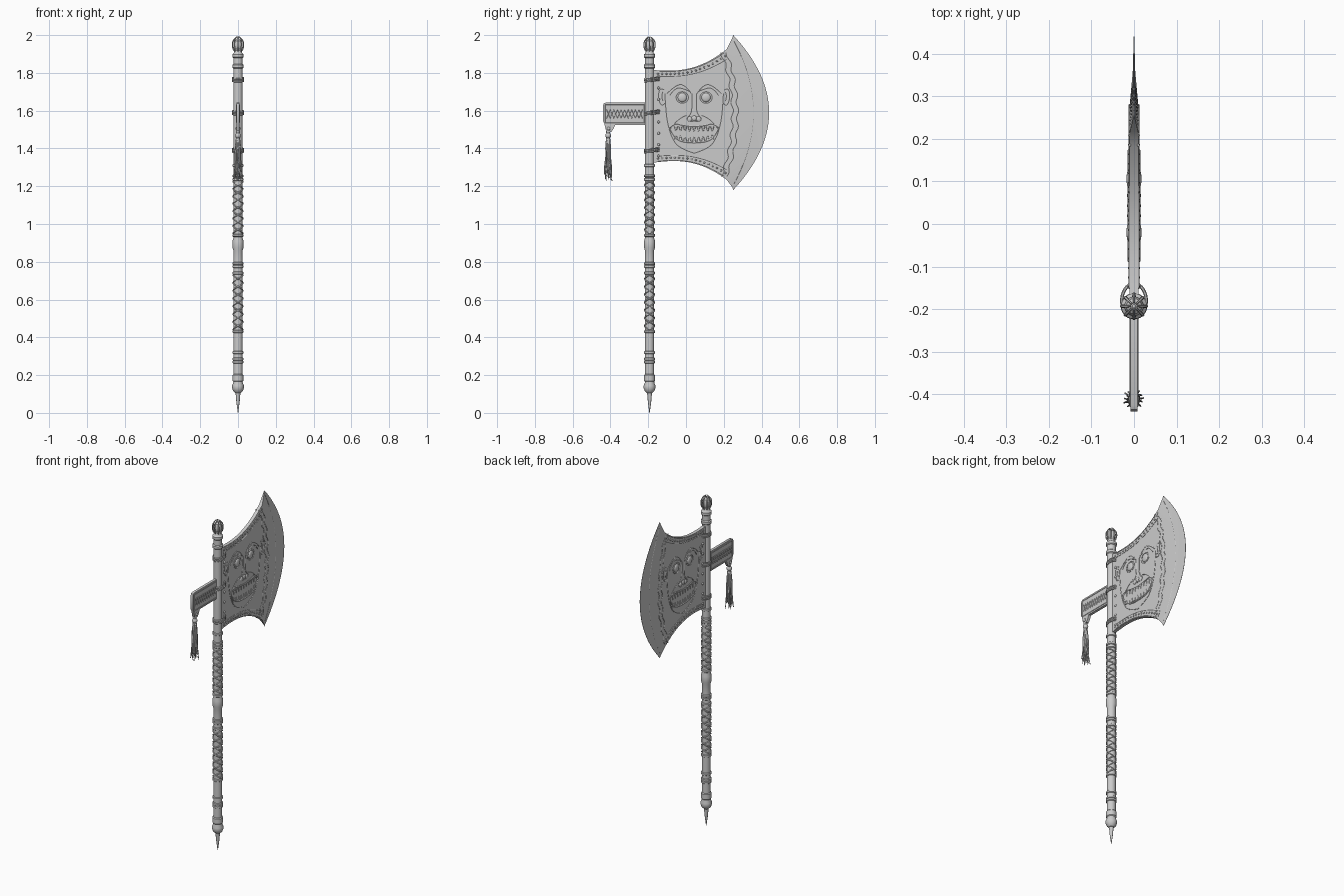
import bpy, bmesh, math, random
from mathutils import Vector, Matrix

if "Cube" in bpy.data.objects:
    bpy.data.objects.remove(bpy.data.objects["Cube"])

random.seed(4)
SY = -0.193          # shaft axis position in y
ZC = 1.59            # middle height of the axe head
BX = 0.010           # half thickness of the blade


def finish(name, bm):
    bmesh.ops.recalc_face_normals(bm, faces=bm.faces)
    me = bpy.data.meshes.new(name)
    bm.to_mesh(me)
    bm.free()
    ob = bpy.data.objects.new(name, me)
    bpy.context.collection.objects.link(ob)
    return ob


def tubes(name, paths, r, smooth=True, cyclic=False, taper=False):
    """Round tubes along point lists, converted to one mesh."""
    cu = bpy.data.curves.new(name, 'CURVE')
    cu.dimensions = '3D'
    cu.bevel_depth, cu.bevel_resolution, cu.use_fill_caps = r, 1, True
    cu.resolution_u = 5
    for pts in paths:
        sp = cu.splines.new('NURBS' if smooth else 'POLY')
        sp.points.add(len(pts) - 1)
        for i, p in enumerate(pts):
            sp.points[i].co = (*p, 1)
            sp.points[i].radius = 1 - 0.6 * i / len(pts) if taper else 1
        sp.use_cyclic_u = cyclic
        if smooth:
            sp.order_u = 3
            sp.use_endpoint_u = not cyclic
    ob = bpy.data.objects.new(name, cu)
    bpy.context.collection.objects.link(ob)
    bpy.ops.object.select_all(action='DESELECT')
    ob.select_set(True)
    bpy.context.view_layer.objects.active = ob
    bpy.ops.object.convert(target='MESH')
    return bpy.context.object


def both(paths, x):
    """Place flat (y, z) paths on both sides of the head."""
    return [[(s * x, y, z) for y, z in p] for s in (1, -1) for p in paths]


def domes(name, spots, r, x, depth):
    """Flattened spheres on both sides at (y, z) spots."""
    bm = bmesh.new()
    for s in (1, -1):
        for y, z in spots:
            m = Matrix.Translation((s * x, y, z)) @ Matrix.Diagonal((depth / r, 1, 1, 1))
            bmesh.ops.create_uvsphere(bm, u_segments=14, v_segments=8, radius=r, matrix=m)
    return finish(name, bm)


def lathe(name, prof, n=24):
    bm = bmesh.new()
    rings = [[bm.verts.new((r * math.cos(a * math.tau / n), SY + r * math.sin(a * math.tau / n), z))
              for a in range(n)] for r, z in prof]
    for a, b in zip(rings, rings[1:]):
        for i in range(n):
            bm.faces.new((a[i], a[(i + 1) % n], b[(i + 1) % n], b[i]))
    bm.faces.new(rings[0])
    bm.faces.new(rings[-1])
    return finish(name, bm)


# shaft and end spike
def ring(z, r=0.029, h=0.008):
    return [(0.0245, z - h), (r, z - h * .6), (r, z + h * .6), (0.0245, z + h)]


prof = [(0.014, 0.105), (0.025, 0.115), (0.031, 0.13), (0.031, 0.145), (0.025, 0.16), (0.025, 0.165),
        (0.029, 0.17), (0.029, 0.2), (0.0245, 0.205)]
for z in (0.27, 0.285, 0.32, 0.43, 0.74, 0.775, 0.79):
    prof += ring(z)
prof += [(0.0245, 0.86), (0.029, 0.875), (0.029, 0.91), (0.0245, 0.925)]
for z in (0.94, 1.235, 1.255, 1.31):
    prof += ring(z)
for z in (1.835, 1.89):
    prof += ring(z, 0.03, 0.012)
prof += [(0.022, 1.905), (0.02, 1.925)]
lathe('shaft', prof)
lathe('bottom_spike', [(0.001, 0.0), (0.009, 0.06), (0.013, 0.108)], 12)

# finial: bulb held by curved claws
lathe('finial_bulb', [(0.012, 1.915), (0.02, 1.93), (0.023, 1.95), (0.018, 1.97), (0.004, 1.982)], 16)
claws = []
for k in range(8):
    c, s = math.cos(k * math.tau / 8), math.sin(k * math.tau / 8)
    claws.append([(r * c, SY + r * s, z) for r, z in
                  ((0.018, 1.915), (0.029, 1.93), (0.03, 1.96), (0.022, 1.978), (0.008, 1.99))])
tubes('finial_claws', claws, 0.0045, taper=True)

# criss-cross cord wraps on the two grips
for name, z0, z1, turns in (('lower_grip_wrap', 0.44, 0.73, 3.5), ('upper_grip_wrap', 0.95, 1.225, 3.5)):
    cords = []
    for d in (1, -1):
        for ph in (0, math.pi):
            n = 60
            cords.append([(0.0255 * math.cos(d * turns * math.tau * i / n + ph),
                           SY + 0.0255 * math.sin(d * turns * math.tau * i / n + ph),
                           z0 + (z1 - z0) * i / n) for i in range(n + 1)])
    tubes(name, cords, 0.004, smooth=False)


# blade surface: s runs from shaft to edge, u from bottom (-1) to top (1)
def body(s, u):
    flare = 0.10 * s ** 2.6
    half = 0.245 + flare - 0.012 * math.sin(math.pi * s)
    return (-0.172 + s * (0.387 + 0.065 * (1 - u * u)), ZC - 0.02 + u * half + 0.01 * s * (1 - u * u) * u
            + 0.01 * s)


def bevel(u):
    return (0.245 + 0.112 * (1 - u * u), ZC + 0.395 * u)


def edge(u):
    return (0.25 + 0.19 * (1 - u * u), ZC + 0.41 * u)


NU, NS = 32, 12
bm = bmesh.new()
sheets = []
for side in (1, -1):
    rows = []
    for j in range(NU + 1):
        u = -1 + 2 * j / NU
        cols = [(*body(i / NS, u), BX) for i in range(NS + 1)]
        cols += [(*bevel(u), 0.003), (*edge(u), 0.0006)]
        rows.append([bm.verts.new((side * h, y, z)) for y, z, h in cols])
    sheets.append(rows)
    for a, b in zip(rows, rows[1:]):
        for i in range(len(a) - 1):
            bm.faces.new((a[i], a[i + 1], b[i + 1], b[i]))


def rim(rows):
    return rows[0] + [r[-1] for r in rows[1:-1]] + rows[-1][::-1] + [r[0] for r in rows[-2:0:-1]]


A, B = rim(sheets[0]), rim(sheets[1])
for i in range(len(A)):
    k = (i + 1) % len(A)
    bm.faces.new((A[i], A[k], B[k], B[i]))
finish('blade', bm)

# raised borders on the blade
us = [-0.96 + 1.92 * i / 48 for i in range(49)]
ss = [0.06 + 0.9 * i / 16 for i in range(17)]
tubes('blade_border', both([[body(s, k) for s in ss] for k in (-0.98, -0.87, 0.87, 0.98)], BX), 0.0025)
tubes('scalloped_band', both([[(body(0.985, u)[0] - o + 0.007 * math.sin(u * 26), body(0.985, u)[1])
                              for u in us] for o in (0.0, 0.028)], BX), 0.003)
tubes('bevel_line', both([[bevel(u) for u in us]], 0.002), 0.0018)
domes('border_studs', [body(s, k) for k in (-0.925, 0.925) for s in ss], 0.005, BX, 0.004)
domes('edge_rivets', [(-0.145, 1.36 + 0.06 * i) for i in range(8)], 0.007, BX, 0.006)

# mask relief, centred on y = 0.04
MY = 0.043
domes('mask_eyes', [(MY - 0.063, 1.67), (MY + 0.063, 1.67)], 0.024, BX, 0.008)
circles = [[(MY + e + 0.033 * math.cos(a * math.tau / 16), 1.67 + 0.031 * math.sin(a * math.tau / 16))
            for a in range(16)] for e in (-0.063, 0.063)]
tubes('mask_eyelids', both(circles, BX), 0.003, cyclic=True)


def sym(paths):
    return [[(MY + m * y, z) for y, z in p] for p in paths for m in (1, -1)]


tubes('mask_lines', both(sym([
    [(0.015, 1.69), (0.04, 1.73), (0.09, 1.745), (0.145, 1.69)],            # brow
    [(0.02, 1.70), (0.05, 1.715), (0.10, 1.725), (0.13, 1.68)],             # lower brow
    [(0.155, 1.69), (0.15, 1.60), (0.14, 1.53), (0.12, 1.46), (0.08, 1.40), (0, 1.375)],  # jaw
    [(0.012, 1.69), (0.01, 1.62), (0.018, 1.58), (0.042, 1.56), (0.03, 1.54), (0, 1.545)],  # nose
    [(0.04, 1.575), (0.09, 1.56), (0.128, 1.50)],                           # cheek fold
    [(0.158, 1.71), (0.185, 1.725), (0.19, 1.66), (0.17, 1.62), (0.155, 1.64)],  # ear
    [(0.165, 1.70), (0.176, 1.68), (0.165, 1.65)],
]), BX), 0.0032)
tubes('mask_lips', both(sym([
    [(0, 1.515), (0.06, 1.52), (0.10, 1.535), (0.13, 1.51)],
    [(0, 1.43), (0.06, 1.43), (0.11, 1.46), (0.13, 1.51)]]), BX), 0.005)
domes('mask_nostrils', [(MY - 0.024, 1.555), (MY, 1.56), (MY + 0.024, 1.555)], 0.014, BX, 0.006)

# teeth as small cones, upper and lower rows
bm = bmesh.new()
for side in (1, -1):
    for i in range(9):
        y = (i - 4) * 0.024
        for z, flip in ((1.503, math.pi), (1.448 + 1.2 * y * y, 0)):
            m = Matrix.Translation((side * BX, MY + y, z)) @ Matrix.Rotation(flip, 4, 'X')
            bmesh.ops.create_cone(bm, cap_ends=True, segments=8, radius1=0.010, radius2=0.002, depth=0.026,
                                  matrix=m @ Matrix.Diagonal((0.45, 1, 1, 1)))
finish('mask_teeth', bm)

# straps binding the blade to the shaft
straps = []
for z in (1.39, 1.59, 1.765):
    for o in (-0.008, 0.0, 0.008):
        straps.append([(0.029 * math.cos(a * math.tau / 20), -0.18 + 0.040 * math.sin(a * math.tau / 20),
                        z + o + 0.005 * math.sin(a * math.tau / 20)) for a in range(20)])
tubes('head_straps', straps, 0.004, cyclic=True)

# rear plate with a dropped lug
outline = [(-0.205, 1.525), (-0.375, 1.525), (-0.383, 1.505), (-0.395, 1.487), (-0.415, 1.483), (-0.425, 1.50),
           (-0.432, 1.53), (-0.44, 1.545), (-0.44, 1.625), (-0.436, 1.638), (-0.425, 1.643), (-0.205, 1.643)]
bm = bmesh.new()
f = bm.faces.new([bm.verts.new((-0.008, y, z)) for y, z in outline])
ext = bmesh.ops.extrude_face_region(bm, geom=[f])
bmesh.ops.translate(bm, vec=(0.016, 0, 0), verts=[v for v in ext['geom'] if isinstance(v, bmesh.types.BMVert)])
finish('rear_plate', bm)
tubes('rear_plate_border', both([[(-0.222, 1.535), (-0.428, 1.535), (-0.428, 1.632), (-0.222, 1.632)]], 0.008),
      0.0022, smooth=False, cyclic=True)
zig = [(-0.23 - 0.019 * i, 1.56 + 0.045 * (i % 2)) for i in range(11)]
tubes('rear_plate_zigzag', both([zig, [(y, 3.165 - z) for y, z in zig]], 0.008), 0.0018, smooth=False)
domes('rear_plate_stud', [(-0.41, 1.505)], 0.009, 0.008, 0.005)

# tassel
TY = -0.412
bm = bmesh.new()
for z, r, h in ((1.488, 0.011, 0.014), (1.468, 0.015, 0.016), (1.446, 0.012, 0.010)):
    bmesh.ops.create_uvsphere(bm, u_segments=14, v_segments=8, radius=r,
                              matrix=Matrix.Translation((0, TY, z)) @ Matrix.Diagonal((1, 1, h / r, 1)))
finish('tassel_knot', bm)
strands = []
for k in range(26):
    a = k * 2.4
    r = 0.020 * math.sqrt((k + 0.5) / 26)
    c, s = math.cos(a), math.sin(a)
    end = random.uniform(1.225, 1.27)
    j = random.uniform(-0.004, 0.004)
    strands.append([(r * c * q + j * w, TY + r * s * q - j * w, 1.455 + (end - 1.455) * t)
                    for q, w, t in ((0.4, 0, 0), (0.75, 0, 0.2), (0.8, 1, 0.5), (0.9, -1, 0.75), (1.25, 1, 1))])
tubes('tassel_strands', strands, 0.0035, taper=True)

# smooth shading with sharp edges kept
bpy.ops.object.select_all(action='SELECT')
bpy.ops.object.shade_smooth_by_angle(angle=math.radians(35))
